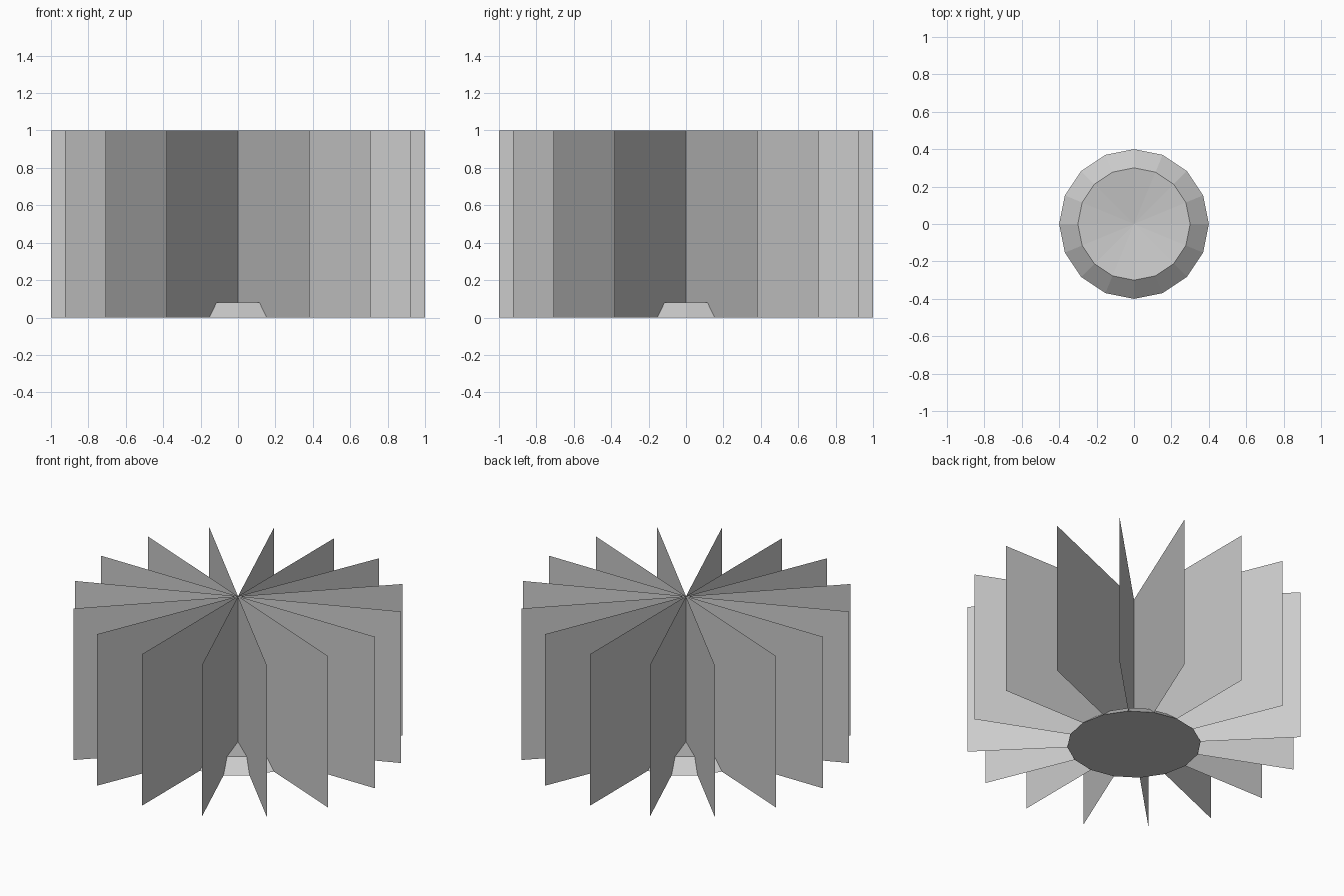
import bpy
import bmesh
from math import cos, sin, tau

SIDES = 16

cube = bpy.data.objects.get("Cube")
if cube:
    bpy.data.objects.remove(cube, do_unlink=True)


def make_material(name, color):
    mat = bpy.data.materials.new(name)
    mat.use_nodes = True
    mat.diffuse_color = color
    mat.node_tree.nodes["Principled BSDF"].inputs["Base Color"].default_value = color
    return mat


def make_object(name, bm, mat):
    mesh = bpy.data.meshes.new(name)
    bm.to_mesh(mesh)
    bm.free()
    mesh.materials.append(mat)
    obj = bpy.data.objects.new(name, mesh)
    bpy.context.collection.objects.link(obj)
    return obj


def polar(radius, step, z):
    angle = tau * step / SIDES
    return (radius * cos(angle), radius * sin(angle), z)


grey = make_material("light grey", (0.6, 0.6, 0.6, 1))

# Radial blades: thin upright sheets sharing the central axis
bm = bmesh.new()
axis_low = bm.verts.new((0, 0, 0))
axis_high = bm.verts.new((0, 0, 1))
for i in range(SIDES):
    outer_low = bm.verts.new(polar(1, i, 0))
    outer_high = bm.verts.new(polar(1, i, 1))
    bm.faces.new((axis_low, outer_low, outer_high, axis_high))
make_object("radial_blades", bm, grey)

# Base: flared foot with a flat underside and a shallow dished top
bm = bmesh.new()
foot = [bm.verts.new(polar(0.4, i, 0)) for i in range(SIDES)]
rim = [bm.verts.new(polar(0.3, i, 0.08)) for i in range(SIDES)]
dish_centre = bm.verts.new((0, 0, 0.04))
bm.faces.new(foot[::-1])
for i in range(SIDES):
    j = (i + 1) % SIDES
    bm.faces.new((foot[i], foot[j], rim[j], rim[i]))
    bm.faces.new((rim[i], rim[j], dish_centre))
make_object("dished_base", bm, grey)
